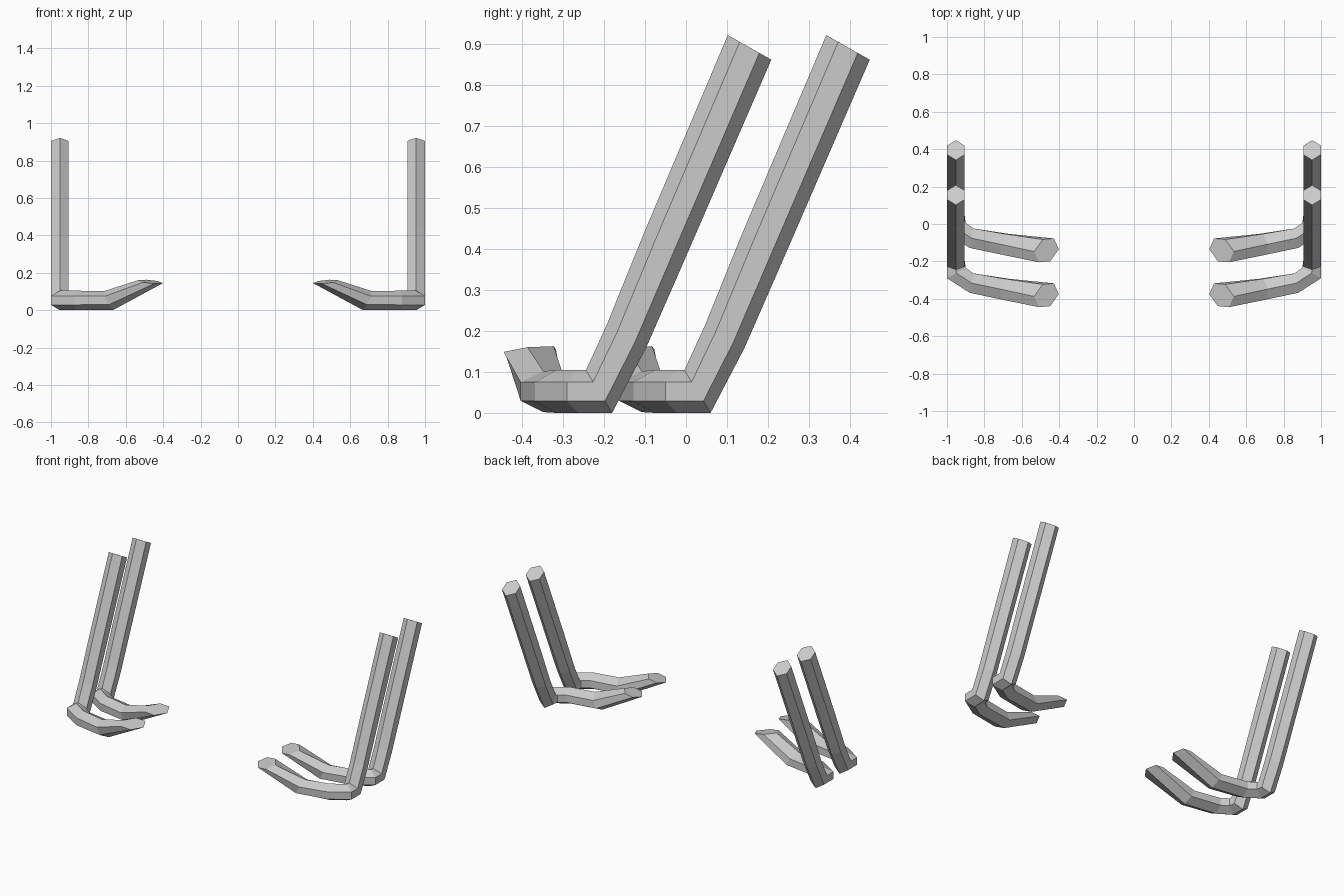
import bpy, bmesh
from mathutils import Vector

if "Cube" in bpy.data.objects:
    bpy.data.objects.remove(bpy.data.objects["Cube"])

# Hexagonal sections along the bar: centre, pointed half-axis, flat half-axis
SECTIONS = [
    ((0.9525, 0.155, 0.891), (0, 0.053, -0.030), (-0.0475, 0, 0)),      # post top
    ((0.9525, -0.052, 0.408), (0, 0.052, -0.027), (-0.0475, 0, 0)),
    ((0.9525, -0.146, 0.185), (0, 0.048, -0.028), (-0.0475, 0, 0)),
    ((0.9525, -0.212, 0.052), (0, 0.032, -0.052), (-0.0475, 0, 0)),     # heel
    ((0.950, -0.262, 0.052), (0, 0, -0.052), (-0.050, 0.028, 0)),
    ((0.868, -0.316, 0.052), (0, 0, -0.052), (-0.010, 0.052, 0)),
    ((0.690, -0.348, 0.052), (-0.025, 0, -0.050), (-0.010, 0.055, 0)),  # upturn
    ((0.468, -0.381, 0.152), (-0.066, 0.006, -0.008), (-0.010, 0.061, 0.007)),
]


def bent_bar(name, side, y_shift):
    bm = bmesh.new()
    rings = []
    for c, u, v in SECTIONS:
        c, u, v = Vector(c), Vector(u), Vector(v)
        c.y += y_shift
        pts = [c + u * a + v * b for a, b in
               ((1, 0), (0.45, 1), (-0.45, 1), (-1, 0), (-0.45, -1), (0.45, -1))]
        rings.append([bm.verts.new((p.x * side, p.y, p.z)) for p in pts])
    for r, s in zip(rings, rings[1:]):
        for i in range(6):
            j = (i + 1) % 6
            bm.faces.new((r[i], r[j], s[j], s[i]))
    bm.faces.new(rings[0])
    bm.faces.new(rings[-1])
    bmesh.ops.recalc_face_normals(bm, faces=bm.faces)
    mesh = bpy.data.meshes.new(name)
    bm.to_mesh(mesh)
    bm.free()
    bpy.context.collection.objects.link(bpy.data.objects.new(name, mesh))


# Front and back bars, mirrored left and right
for side, side_name in ((1, "right"), (-1, "left")):
    for shift, row in ((0, "front"), (0.24, "back")):
        bent_bar(f"{row}_{side_name}_bar", side, shift)
